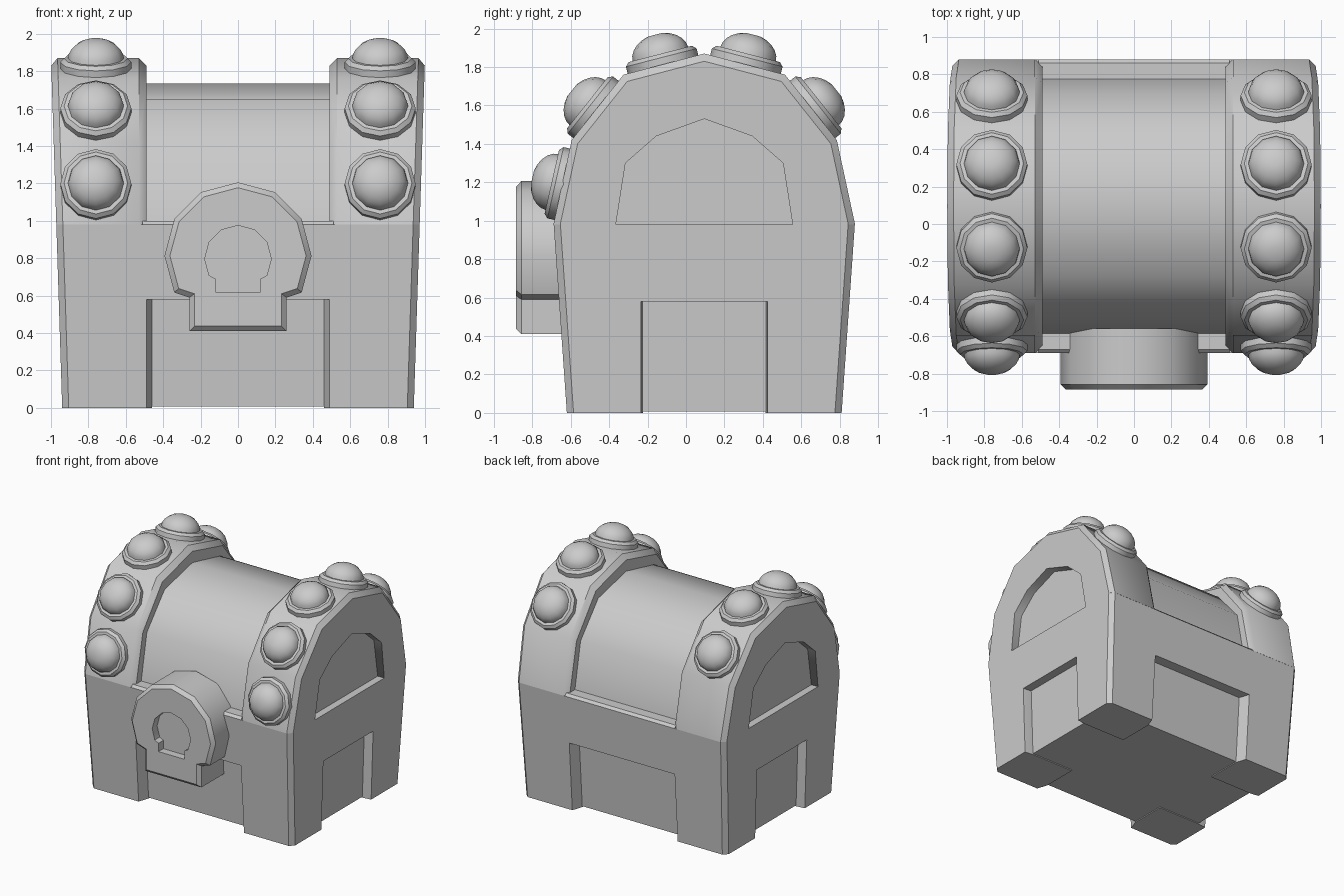
import bpy, bmesh
from math import sin, cos, pi, radians, atan2
from mathutils import Matrix, Vector

if "Cube" in bpy.data.objects:
    bpy.data.objects.remove(bpy.data.objects["Cube"])

GREY = (0.6, 0.6, 0.6, 1)
grey = bpy.data.materials.new("plain_grey")
grey.use_nodes = True
grey.diffuse_color = GREY
grey.node_tree.nodes["Principled BSDF"].inputs["Base Color"].default_value = GREY

MID = 0.095    # depth centre of the chest
SEAM = 0.98    # height where the lid starts
SKIRT = 0.58   # height where the feet end


def half_x(z):
    return 0.94 + 0.032 * z


def half_y(z):
    return 0.715 + 0.07 * z


def finish(bm, name, angle=40):
    bmesh.ops.recalc_face_normals(bm, faces=bm.faces)
    mesh = bpy.data.meshes.new(name)
    bm.to_mesh(mesh)
    bm.free()
    obj = bpy.data.objects.new(name, mesh)
    bpy.context.collection.objects.link(obj)
    mesh.materials.append(grey)
    bpy.ops.object.select_all(action='DESELECT')
    obj.select_set(True)
    bpy.context.view_layer.objects.active = obj
    bpy.ops.object.shade_smooth_by_angle(angle=radians(angle))
    return obj


def loft(name, rings, angle=40, chamfer=0):
    """Skin a closed solid through rings; optionally chamfer the first cap."""
    bm = bmesh.new()
    loops = [[bm.verts.new(p) for p in ring] for ring in rings]
    n = len(loops[0])
    for a, b in zip(loops, loops[1:]):
        for i in range(n):
            j = (i + 1) % n
            bm.faces.new((a[i], a[j], b[j], b[i]))
    cap = bm.faces.new(loops[0])
    bm.faces.new(loops[-1])
    if chamfer:
        bmesh.ops.recalc_face_normals(bm, faces=bm.faces)
        bmesh.ops.bevel(bm, geom=list(cap.edges), offset=chamfer,
                        segments=1, affect='EDGES')
    return finish(bm, name, angle)


def cut(obj, cutter):
    mod = obj.modifiers.new("recess", 'BOOLEAN')
    mod.operation = 'DIFFERENCE'
    mod.solver = 'EXACT'
    mod.object = cutter
    bpy.context.view_layer.objects.active = obj
    bpy.ops.object.modifier_apply(modifier=mod.name)
    bpy.data.objects.remove(cutter)


def mirrored(half):
    """Complete a half profile that ends on the centre line."""
    return half + [(-y, z) for y, z in reversed(half[:-1])]


def at_x(profile, x, scale=1):
    return [(x, MID + y * scale, SEAM + (z - SEAM) * scale) for y, z in profile]


# Lower chest: recessed core, four corner feet, and the band above them
def core_ring(z):
    x, y = half_x(z) - 0.075, half_y(z) - 0.09
    return [(x, MID + y, z), (-x, MID + y, z), (-x, MID - y, z), (x, MID - y, z)]


loft("chest_core", [core_ring(0.008), core_ring(SKIRT)], 20)


def foot_ring(z, sx, sy):
    x, y = half_x(z), half_y(z)
    plan = [(0.46, 0.32), (0.46, y - 0.09), (0.49, y), (x - 0.035, y),
            (x, y - 0.035), (x, 0.33), (x - 0.08, 0.32)]
    return [(sx * px, MID + sy * py, z) for px, py in plan]


for sx, side in ((1, "left"), (-1, "right")):
    for sy, end in ((1, "back"), (-1, "front")):
        loft(f"{end}_{side}_foot",
             [foot_ring(z, sx, sy) for z in (0, SKIRT)], 15)


def band_ring(z):
    x, y, c = half_x(z), half_y(z), 0.035
    corner = [(x - c, y), (x, y - c)]
    quarter = corner + [(px, -py) for px, py in reversed(corner)]
    plan = quarter + [(-px, py) for px, py in reversed(quarter)]
    return [(px, MID + py, z) for px, py in plan]


loft("chest_band", [band_ring(SKIRT), band_ring(SEAM)], 20)

# Lid: smooth barrel with sill, between two chamfered arches
barrel = mirrored([(0.785, SEAM), (0.765, 1.0), (0.68, 1.0), (0.605, 1.38),
                   (0.37, 1.65), (0, 1.735)])
loft("lid_barrel", [at_x(barrel, -0.51), at_x(barrel, 0.51)], 37)

arch = mirrored([(0.785, SEAM), (0.69, 1.42), (0.42, 1.76), (0, 1.87)])
window = mirrored([(0.46, SEAM - 0.05), (0.46, SEAM), (0.41, 1.3),
                   (0.25, 1.44), (0, 1.53)])


def arch_end(x0, scale, sx):
    """Ring whose end leans outward with the chest wall."""
    ring = at_x(arch, 0, scale)
    return [(sx * (half_x(z) - x0), y, z) for _, y, z in ring]


for sx, side in ((1, "left"), (-1, "right")):
    obj = loft(f"{side}_lid_arch", [
        at_x(arch, sx * 0.49, 0.955), at_x(arch, sx * 0.53),
        arch_end(0.035, 1, sx), arch_end(0, 0.955, sx)], 42)
    cut(obj, loft("window_cutter", [at_x(window, sx * 0.91),
                                    at_x(window, sx * 1.2)]))


# Studs: chamfered collar with a flattened dome, turned to face outward
def stud(name, x, y, z, ny, nz):
    turn = (Matrix.Translation((x, MID + y, z))
            @ Vector((0, ny, nz)).to_track_quat('Z', 'X').to_matrix().to_4x4())

    def ring(r, h, n):
        return [turn @ Vector((r * cos(2 * pi * i / n), r * sin(2 * pi * i / n), h))
                for i in range(n)]

    loft(name + "_collar", [ring(r, h, 12) for r, h in
                            ((0.19, -0.03), (0.19, 0.035), (0.17, 0.055))], 32)
    steps = [i * pi / 12 for i in range(6)]
    loft(name + "_dome", [ring(0.15 * cos(a), 0.05 + 0.112 * sin(a), 12)
                          for a in steps], 60)


spots = [(-0.74, 1.19, -0.97, 0.22), (-0.565, 1.58, -0.78, 0.62),
         (-0.215, 1.815, -0.25, 0.97), (0.215, 1.815, 0.25, 0.97),
         (0.565, 1.58, 0.78, 0.62)]
for sx, side in ((1, "left"), (-1, "right")):
    for i, spot in enumerate(spots):
        stud(f"{side}_stud_{i + 1}", sx * 0.76, *spot)


# Lock plate: round head on a square neck, with a sunken keyhole
def keyhole_shape(r, zc, half_w, low, neck):
    head = [(r * cos(a), zc + r * sin(a))
            for a in (radians(30 * i) for i in range(-1, 8))]
    return [(half_w, low), (half_w, neck)] + head + [(-half_w, neck), (-half_w, low)]


def at_y(shape, y):
    return [(x, y, z) for x, z in shape]


plate = keyhole_shape(0.393, 0.813, 0.26, 0.41, 0.59)
hole = keyhole_shape(0.178, 0.797, 0.12, 0.62, 0.69)
lock = loft("lock_plate", [at_y(plate, -0.885), at_y(plate, -0.56)], 35, 0.028)
cut(lock, loft("keyhole_cutter", [at_y(hole, -1.0), at_y(hole, -0.82)]))
